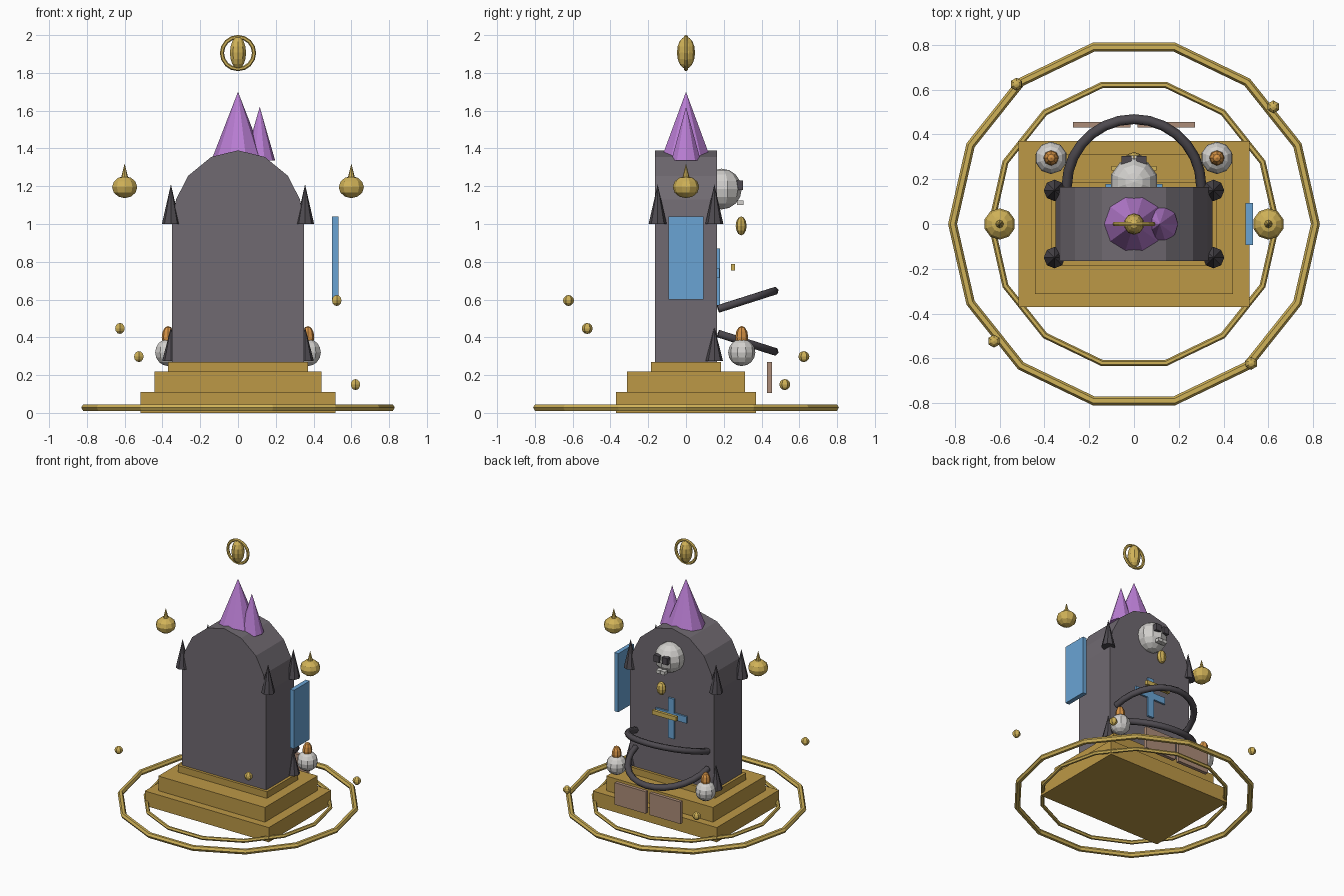
import bpy, math
from mathutils import Vector

cube = bpy.data.objects.get("Cube")
if cube:
    bpy.data.objects.remove(cube, do_unlink=True)


def material(name, r, g, b):
    lin = [((c / 255 + 0.055) / 1.055) ** 2.4 for c in (r, g, b)] + [1]
    m = bpy.data.materials.new(name)
    m.use_nodes = True
    m.diffuse_color = lin
    m.node_tree.nodes["Principled BSDF"].inputs["Base Color"].default_value = lin
    return m


STONE = material("grey stone", 112, 106, 113)
DARK = material("dark iron", 78, 74, 80)
GOLD = material("old gold", 188, 152, 70)
BRIGHT = material("bright gold", 208, 178, 88)
PURPLE = material("purple crystal", 186, 126, 212)
BLUE = material("blue glass", 106, 164, 212)
BONE = material("bone", 210, 208, 205)
FLAME = material("orange flame", 216, 148, 70)
WOOD = material("brown wood", 172, 140, 120)


def finish(name, mat):
    o = bpy.context.object
    o.name = o.data.name = name
    o.data.materials.clear()
    o.data.materials.append(mat)
    return o


def box(name, mat, xs, ys, zs):
    lo, hi = Vector((xs[0], ys[0], zs[0])), Vector((xs[1], ys[1], zs[1]))
    bpy.ops.mesh.primitive_cube_add(size=1, location=(lo + hi) / 2)
    bpy.context.object.scale = hi - lo
    return finish(name, mat)


def ball(name, mat, loc, radii, segs=10, rings=8):
    bpy.ops.mesh.primitive_uv_sphere_add(segments=segs, ring_count=rings, radius=1, location=loc)
    bpy.context.object.scale = radii
    return finish(name, mat)


def spike(name, mat, x, y, z0, z1, r, sides=8):
    bpy.ops.mesh.primitive_cone_add(vertices=sides, radius1=r, radius2=0, depth=z1 - z0,
                                    location=(x, y, (z0 + z1) / 2),
                                    rotation=(0, 0, math.pi / 2))
    return finish(name, mat)


def ring(name, mat, z, major, minor, segs=14, rot=(0, 0, 0)):
    bpy.ops.mesh.primitive_torus_add(major_segments=segs, minor_segments=6, major_radius=major,
                                     minor_radius=minor, location=(0, 0, z), rotation=rot)
    return finish(name, mat)


# Stepped plinth and floor rings
for i, (x, y, z0, z1) in enumerate([(0.515, 0.37, 0, 0.11), (0.443, 0.313, 0.11, 0.22),
                                    (0.37, 0.185, 0.22, 0.27)]):
    box(f"plinth_step_{i + 1}", GOLD, (-x, x), (-y, y), (z0, z1))
ring("outer_floor_ring", BRIGHT, 0.028, 0.81, 0.02)
ring("inner_floor_ring", BRIGHT, 0.028, 0.637, 0.014)

# Arched slab: half profile mirrored, then extruded in depth
half = [(0.35, 0.27), (0.35, 1.0), (0.328, 1.13), (0.264, 1.255), (0.142, 1.355)]
profile = half + [(0, 1.39)] + [(-x, z) for x, z in reversed(half)]
n, depth = len(profile), 0.165
verts = [(x, y, z) for y in (-depth, depth) for x, z in profile]
faces = [tuple(range(n)), tuple(reversed(range(n, 2 * n)))]
faces += [(i, i + n, (i + 1) % n + n, (i + 1) % n) for i in range(n)]
mesh = bpy.data.meshes.new("arched_slab")
mesh.from_pydata(verts, [], faces)
mesh.materials.append(STONE)
slab = bpy.data.objects.new("arched_slab", mesh)
bpy.context.collection.objects.link(slab)

# Crystals on the crown
spike("large_crystal", PURPLE, 0, 0, 1.355, 1.70, 0.134, 10)
spike("small_crystal", PURPLE, 0.115, 0, 1.335, 1.62, 0.082, 10)

# Floating halo and its core
ring("halo", BRIGHT, 1.905, 0.085, 0.011, 16, (math.pi / 2, 0, 0))
ball("halo_core", BRIGHT, (0, 0, 1.907), (0.045, 0.048, 0.085))

# Paired parts on both sides
for side, s in (("left", 1), ("right", -1)):
    for end, y in (("front", -0.15), ("back", 0.15)):
        spike(f"{side}_{end}_upper_spike", DARK, s * 0.355, y, 1.0, 1.21, 0.048)
    spike(f"{side}_lower_spike", DARK, s * 0.355, 0.15, 0.275, 0.455, 0.046)
    ball(f"{side}_lamp", BONE, (s * 0.37, 0.295, 0.32), (0.072, 0.072, 0.072))
    ball(f"{side}_lamp_flame", FLAME, (s * 0.37, 0.295, 0.4), (0.034, 0.034, 0.06), 8, 6)
    ball(f"{side}_floating_bulb", BRIGHT, (s * 0.6, 0, 1.195), (0.07, 0.07, 0.058), 10, 6)
    spike(f"{side}_bulb_tip", BRIGHT, s * 0.6, 0, 1.24, 1.32, 0.02)
    box(f"{side}_eye_socket", DARK, sorted((s * 0.011, s * 0.056)), (0.265, 0.303), (1.18, 1.23))
    box(f"{side}_tooth", BONE, sorted((s * 0.002, s * 0.036)), (0.27, 0.305), (1.1, 1.125))
    box(f"{side}_book_cover", WOOD, sorted((s * 0.015, s * 0.273)), (0.43, 0.456), (0.105, 0.27))

# Small beads orbiting the base
for i, (x, y, z) in enumerate([(0.523, -0.622, 0.595), (-0.625, -0.523, 0.447),
                               (-0.525, 0.624, 0.298), (0.622, 0.523, 0.15)]):
    ball(f"orbit_bead_{i + 1}", BRIGHT, (x, y, z), (0.029, 0.029, 0.029), 6, 6)

# Side pane, skull, pendant and cross on the back
box("side_pane", BLUE, (0.498, 0.531), (-0.093, 0.093), (0.6, 1.04))
ball("skull", BONE, (0, 0.188, 1.185), (0.107, 0.107, 0.108))
ball("pendant", BRIGHT, (0, 0.292, 0.99), (0.036, 0.029, 0.05), 8, 6)
box("cross_post", BLUE, (-0.025, 0.025), (0.16, 0.18), (0.57, 0.87))
box("cross_arm", BLUE, (-0.128, 0.128), (0.16, 0.178), (0.715, 0.765))
box("gold_bar", BRIGHT, (-0.1, 0.1), (0.238, 0.26), (0.755, 0.787))


# Curved rails: tilted half circles swept as tubes
def rail(name, z, rise):
    curve = bpy.data.curves.new(name, "CURVE")
    curve.dimensions = "3D"
    curve.bevel_depth = 0.023
    curve.bevel_resolution = 1
    curve.use_fill_caps = True
    path = curve.splines.new("POLY")
    steps = 14
    path.points.add(steps)
    for i, p in enumerate(path.points):
        a = math.pi * i / steps
        p.co = (0.3 * math.cos(a), 0.17 + 0.298 * math.sin(a), z + rise * math.sin(a), 1)
    curve.materials.append(DARK)
    bpy.context.collection.objects.link(bpy.data.objects.new(name, curve))


rail("upper_rail", 0.55, 0.095)
rail("lower_rail", 0.42, -0.095)
